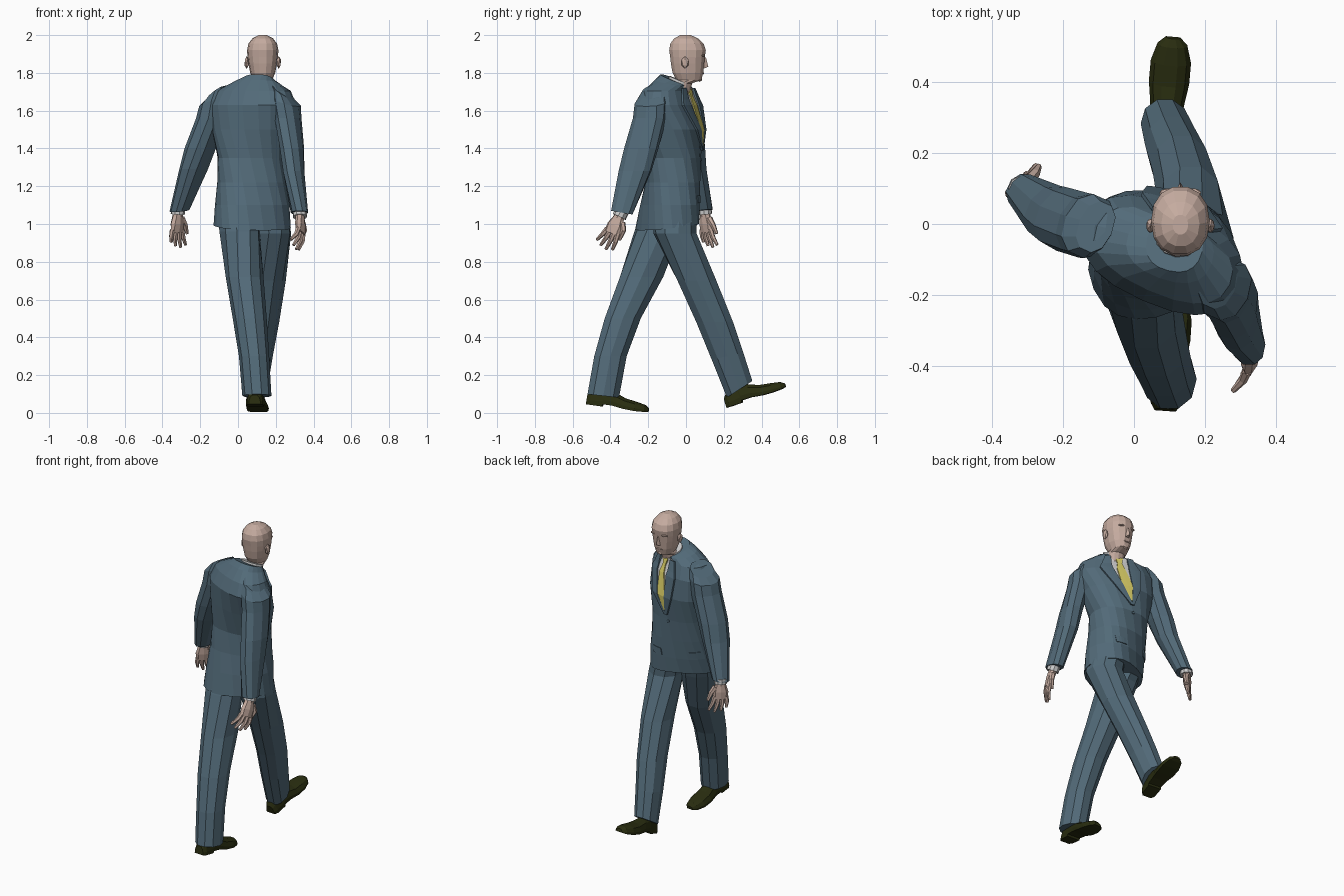
import bpy, bmesh, math
from mathutils import Vector, Matrix

if "Cube" in bpy.data.objects:
    bpy.data.objects.remove(bpy.data.objects["Cube"])

def material(name, rgb):
    m = bpy.data.materials.new(name)
    m.diffuse_color = (*rgb, 1)
    m.use_nodes = True
    m.node_tree.nodes["Principled BSDF"].inputs["Base Color"].default_value = m.diffuse_color
    return m

SUIT = material("suit_cloth", (0.085, 0.145, 0.19))
SKIN = material("skin", (0.56, 0.41, 0.35))
WHITE = material("shirt_cloth", (0.8, 0.8, 0.78))
TIE = material("tie_cloth", (0.68, 0.6, 0.13))
SHOE = material("shoe_leather", (0.022, 0.026, 0.005))

def make(name, verts, faces, mat, fix=True):
    me = bpy.data.meshes.new(name)
    me.from_pydata([tuple(v) for v in verts], [], faces)
    if fix:
        bm = bmesh.new()
        bm.from_mesh(me)
        bmesh.ops.recalc_face_normals(bm, faces=bm.faces)
        bm.to_mesh(me)
        bm.free()
    me.materials.append(mat)
    ob = bpy.data.objects.new(name, me)
    bpy.context.collection.objects.link(ob)
    return ob

def skin_rings(name, rings, mat):
    n = len(rings[0])
    verts = [v for r in rings for v in r]
    faces = [(k*n+i, k*n+(i+1) % n, (k+1)*n+(i+1) % n, (k+1)*n+i)
             for k in range(len(rings)-1) for i in range(n)]
    faces += [tuple(range(n)), tuple(range(len(verts)-n, len(verts)))]
    return make(name, verts, faces, mat)

def power(v, e):
    return math.copysign(abs(v)**e, v)

def loft(name, rows, mat, sides=10, p=2.3):
    """rows: x, y, z, half width, half depth, turn about z, tilt about x, tilt about y (degrees)"""
    rings = []
    for x, y, z, hx, hy, *rot in rows:
        rz, rx, ry = (math.radians(a) for a in (list(rot) + [0, 0, 0])[:3])
        m = Matrix.Translation((x, y, z)) @ Matrix.Rotation(rz, 4, 'Z') \
            @ Matrix.Rotation(rx, 4, 'X') @ Matrix.Rotation(ry, 4, 'Y')
        ang = [2*math.pi*i/sides for i in range(sides)]
        rings.append([m @ Vector((hx*power(math.cos(a), 2/p), hy*power(math.sin(a), 2/p), 0))
                      for a in ang])
    return skin_rings(name, rings, mat)

def tube(name, pts, radii, mat, sides=6):
    pts = [Vector(q) for q in pts]
    rings = []
    for i, q in enumerate(pts):
        t = (pts[min(i+1, len(pts)-1)] - pts[max(i-1, 0)]).normalized()
        a = t.cross(Vector((1, 0.2, 0.1))).normalized()
        b = t.cross(a)
        rings.append([q + radii[i]*(a*math.cos(w) + b*math.sin(w))
                      for w in [2*math.pi*k/sides for k in range(sides)]])
    return skin_rings(name, rings, mat)

def blob(name, loc, scale, mat, sub=1):
    bm = bmesh.new()
    bmesh.ops.create_icosphere(bm, subdivisions=sub, radius=1)
    me = bpy.data.meshes.new(name)
    bm.to_mesh(me)
    bm.free()
    me.materials.append(mat)
    ob = bpy.data.objects.new(name, me)
    ob.location, ob.scale = loc, scale
    bpy.context.collection.objects.link(ob)
    return ob

# Jacket body, twisted from hips to shoulders
BODY = [(.075, -.10, .985, .207, .152, 24, 7), (.075, -.085, 1.10, .197, .148, 17, 0),
        (.072, -.07, 1.22, .183, .142, 9, 0), (.07, -.06, 1.35, .178, .138, -2, 0),
        (.075, -.065, 1.50, .212, .15, -16, 0), (.08, -.088, 1.63, .238, .14, -24, 0),
        (.083, -.088, 1.705, .205, .108, -24, 0), (.102, -.07, 1.745, .125, .09, -20, -12),
        (.115, -.058, 1.762, .08, .082, -14, -22)]
loft("jacket_body", BODY, SUIT, 20, 2.4)

def front(u, z, off):
    """point on the front of the jacket at sideways distance u and height z"""
    for a, b in zip(BODY, BODY[1:]):
        if z <= b[2]:
            break
    t = (z - a[2])/(b[2] - a[2])
    cx, cy, _, hx, hy, rz, _ = [i + (j-i)*t for i, j in zip(a, b)]
    y = hy*max(0, 1 - abs(u/hx)**2.4)**(1/2.4) + off
    r = math.radians(rz)
    return Vector((cx + u*math.cos(r) - y*math.sin(r), cy + u*math.sin(r) + y*math.cos(r), z))

def patch(name, rows, mat, off, n=4):
    """rows from top to bottom: z, left u, right u"""
    verts = [front(l + (r-l)*i/n, z, off) for z, l, r in rows for i in range(n+1)]
    faces = [(k*(n+1)+i, k*(n+1)+i+1, (k+1)*(n+1)+i+1, (k+1)*(n+1)+i)
             for k in range(len(rows)-1) for i in range(n)]
    ob = make(name, verts, faces, mat, False)
    s = ob.modifiers.new("thickness", 'SOLIDIFY')
    s.thickness, s.offset = 0.012, -1

# Shirt front, tie, lapels, pocket flaps
patch("shirt_front", [(1.72, -.062, .062), (1.69, -.066, .066), (1.63, -.06, .06),
                      (1.50, -.032, .032), (1.40, -.003, .003)], WHITE, .005)
patch("tie", [(1.715, -.024, .024), (1.675, -.014, .014), (1.63, -.024, .024),
              (1.50, -.036, .036), (1.41, -.008, .008)], TIE, .011, 2)
for side, s in (("left", -1), ("right", 1)):
    def lapel(name, rows, off):
        patch(name, [(z, min(s*a, s*b), max(s*a, s*b)) for z, a, b in rows], SUIT, off)
    lapel(side + "_lapel", [(1.72, .05, .085), (1.66, .052, .11), (1.63, .05, .125),
                            (1.50, .03, .085), (1.385, -.004, .012)], .013)
    lapel(side + "_pocket_flap", [(1.15, .09, .15), (1.11, .088, .15)], .004)
blob("jacket_button", front(0, 1.34, .002), (.01, .006, .01), SUIT)

# Shirt collar
loft("shirt_collar", [(.118, -.046, 1.70, .076, .068, -12, -16),
                      (.126, -.034, 1.762, .066, .062, -6, -22)], WHITE, 12, 2)

# Neck and head
HX = .131
loft("head", [(.118, -.045, 1.66, .058, .056), (HX-.003, -.022, 1.745, .058, .056),
              (HX, .015, 1.762, .05, .068), (HX, .01, 1.80, .066, .083),
              (HX, .008, 1.85, .076, .09), (HX, .008, 1.885, .081, .094),
              (HX, .008, 1.92, .083, .099), (HX, .005, 1.955, .076, .09),
              (HX, 0, 1.983, .054, .064), (HX, -.002, 2.0, .022, .028)], SKIN, 14, 2.2)
make("nose", [(HX-.008, .09, 1.885), (HX+.008, .09, 1.885), (HX-.018, .085, 1.82),
              (HX+.018, .085, 1.82), (HX, .118, 1.832), (HX, .106, 1.88)],
     [(0, 1, 5), (0, 5, 4, 2), (1, 3, 4, 5), (2, 4, 3), (0, 2, 3, 1)], SKIN)
blob("lips", (HX, .086, 1.798), (.026, .011, .009), SKIN)
blob("chin", (HX, .072, 1.768), (.028, .016, .016), SKIN)
for side, s in (("left", -1), ("right", 1)):
    blob(side + "_ear", (HX + s*.085, -.005, 1.855), (.013, .022, .034), SKIN)
    blob(side + "_brow", (HX + s*.034, .088, 1.892), (.028, .014, .008), SKIN)

# Sleeves
loft("right_sleeve", [(.238, -.172, 1.70, .062, .07, -24, 0, 38),
                      (.256, -.183, 1.645, .074, .09, -24, 0, 18),
                      (.265, -.192, 1.56, .066, .09, -20), (.286, -.237, 1.40, .061, .092, -15),
                      (.295, -.27, 1.28, .057, .088, -10), (.325, -.34, 1.06, .046, .06, 0, -10)],
     SUIT)
loft("left_sleeve", [(-.108, -.008, 1.695, .062, .075, -24, 0, -38),
                     (-.128, -.006, 1.645, .074, .092, -24, 0, -18),
                     (-.142, -.004, 1.56, .073, .092, -26), (-.2, .013, 1.40, .076, .09, -30),
                     (-.235, .03, 1.29, .068, .082, -35), (-.31, .09, 1.07, .05, .052, -40, 8)],
     SUIT)

# Hands: palm, four fingers, thumb and shirt cuff
def hand(side, wrist, along, spread, curl):
    w, d, s, c = Vector(wrist), Vector(along).normalized(), Vector(spread).normalized(), Vector(curl)
    nrm = d.cross(s).normalized()
    rings = []
    for dist, hw, ht in ((-.03, .028, .024), (.02, .033, .024), (.06, .046, .024), (.105, .044, .017)):
        rings.append([w + d*dist + s*hw*math.cos(a) + nrm*ht*math.sin(a)
                      for a in [2*math.pi*k/8 for k in range(8)]])
    skin_rings(side + "_palm", rings, SKIN)
    for i, length in enumerate((.075, .092, .10, .09)):
        k = (i - 1.5)/1.5
        a = w + d*.09 + s*k*.033
        v = (d + s*k*.24).normalized()
        tube(f"{side}_finger_{i+1}", [a, a + v*length*.5 + c*.25, a + v*length + c],
             [.0145, .0125, .008], SKIN)
    a = w + d*.03 + s*.03
    tube(side + "_thumb", [a, a + d*.035 + s*.025, a + d*.085 + s*.034 + c*.7],
         [.018, .015, .009], SKIN)
    tube(side + "_shirt_cuff", [w - d*.025, w + d*.008], [.038, .038], WHITE, 10)

hand("right", (.328, -.35, 1.045), (.04, -.42, -.9), (.4, .85, -.4), (-.035, -.01, 0))
hand("left", (-.318, .1, 1.06), (-.05, .08, -1), (.74, .67, 0), (.01, .015, .005))

# Trouser legs
loft("right_trouser_leg", [(.16, -.06, 1.08, .1, .12, 15), (.178, -.058, .95, .105, .115, 10),
                           (.16, .058, .70, .093, .108), (.135, .152, .48, .083, .102),
                           (.108, .22, .30, .076, .09, 0, 12),
                           (.087, .284, .125, .068, .084, 0, 33)], SUIT, 10, 2.1)
loft("left_trouser_leg", [(-.01, -.11, 1.08, .1, .12, 15), (.008, -.15, .96, .108, .125, 10),
                          (.035, -.235, .72, .1, .12), (.062, -.335, .50, .09, .1),
                          (.085, -.4, .30, .08, .09), (.1, -.438, .09, .077, .088, 0, -6)],
     SUIT, 10, 2.1)

# Shoes, lofted from heel to toe
def shoe(name, heel, tilt, turn):
    m = Matrix.Translation(heel) @ Matrix.Rotation(math.radians(turn), 4, 'Z') \
        @ Matrix.Rotation(math.radians(tilt), 4, 'X')
    rings = []
    for y, hw, h, base in ((0, .03, .05, 0), (.02, .042, .075, 0), (.085, .044, .095, 0),
                           (.09, .044, .095, .012), (.14, .047, .085, .012), (.20, .056, .06, .003),
                           (.26, .056, .05, 0), (.31, .042, .04, .002), (.332, .02, .025, .006)):
        prof = ((-1, 0), (1, 0), (1.02, .3), (.8, .75), (.35, 1), (-.35, 1), (-.8, .75), (-1.02, .3))
        rings.append([m @ Vector((hw*a, y, base + (h-base)*b)) for a, b in prof])
    skin_rings(name, rings, SHOE)

shoe("right_shoe", (.083, .217, .027), 18.5, -5)
shoe("left_shoe", (.088, -.528, .046), -8, -4)
